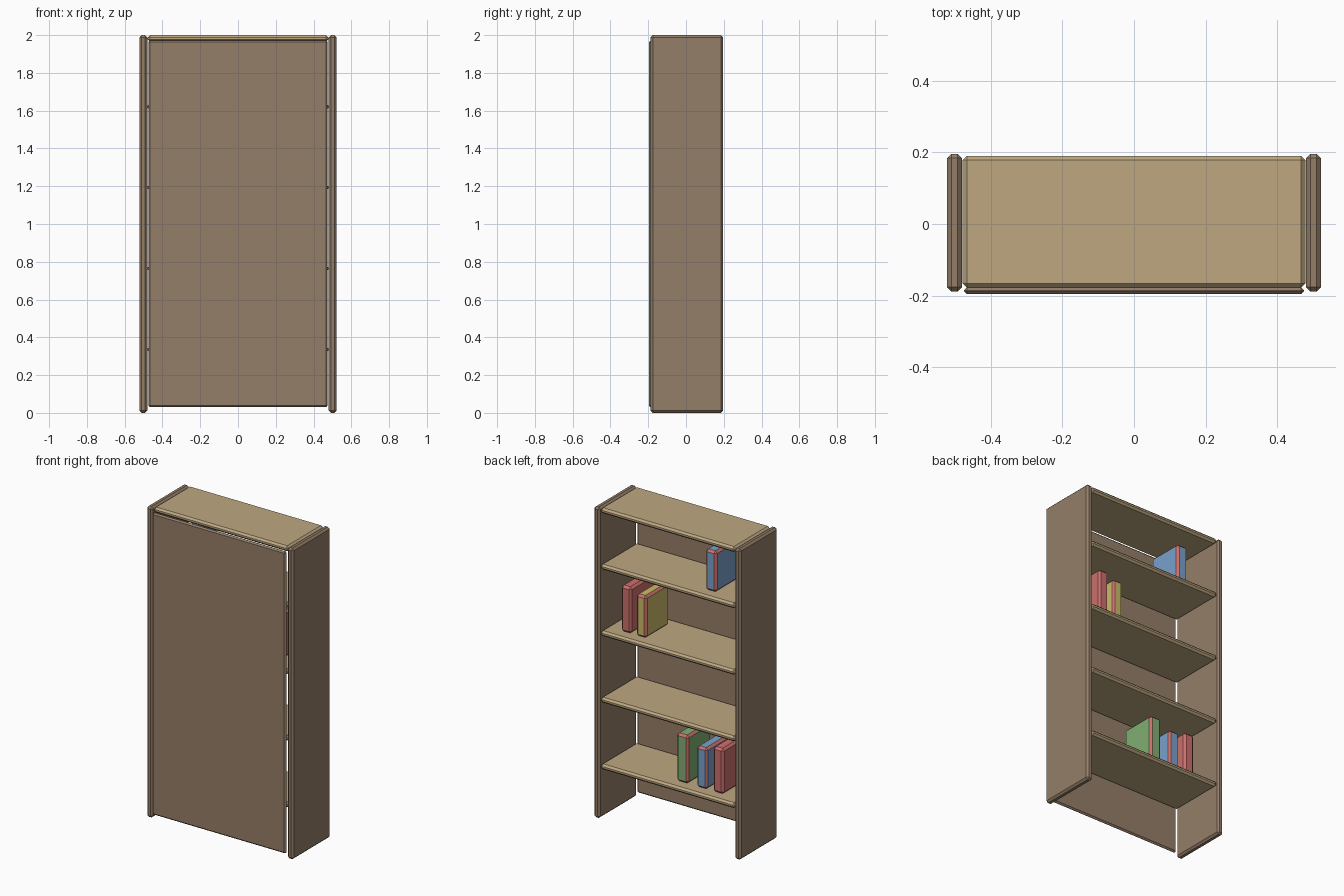
import bpy, bmesh

if "Cube" in bpy.data.objects:
    bpy.data.objects.remove(bpy.data.objects["Cube"])


def material(name, rgb):
    m = bpy.data.materials.new(name)
    m.diffuse_color = (*rgb, 1)
    m.use_nodes = True
    m.node_tree.nodes["Principled BSDF"].inputs["Base Color"].default_value = m.diffuse_color
    return m


BROWN = material("brown_wood", (0.30, 0.21, 0.14))
TAN = material("tan_wood", (0.51, 0.39, 0.22))
RED = material("red_cover", (0.60, 0.16, 0.15))
BLUE = material("blue_cover", (0.19, 0.36, 0.60))
GREEN = material("green_cover", (0.22, 0.43, 0.17))
YELLOW = material("yellow_cover", (0.60, 0.50, 0.14))


def box(name, lo, hi, bevel, face_mat, edge_mat=None):
    """Chamfered box between two corners; chamfers may have their own material."""
    bm = bmesh.new()
    bmesh.ops.create_cube(bm, size=1)
    for v in bm.verts:
        v.co = [lo[i] + (v.co[i] + 0.5) * (hi[i] - lo[i]) for i in range(3)]
    bmesh.ops.bevel(bm, geom=bm.edges[:], offset=bevel, segments=1, affect='EDGES',
                    profile=0.5, material=1 if edge_mat else -1)
    me = bpy.data.meshes.new(name)
    me.materials.append(face_mat)
    if edge_mat:
        me.materials.append(edge_mat)
    bm.to_mesh(me)
    bm.free()
    ob = bpy.data.objects.new(name, me)
    bpy.context.collection.objects.link(ob)
    return ob


# Upright sides
for name, x in (("left_side", -0.501), ("right_side", 0.501)):
    box(name, (x - 0.021, -0.188, 0), (x + 0.021, 0.196, 2), 0.012, BROWN)

# Thin panel closing the -y face
box("backing_panel", (-0.475, -0.196, 0.03), (0.475, -0.176, 1.972), 0.009, BROWN)

# Shelves, lowest to top
SHELF_TOPS = (0.353, 0.782, 1.210, 1.638, 2.0)
for i, z in enumerate(SHELF_TOPS):
    box(f"shelf_{i + 1}", (-0.478, -0.178, z - 0.035), (0.478, 0.19, z), 0.012, TAN)

# Books: shelf index, x range, height, cover
BOOKS = (
    (0, -0.103, -0.020, 0.310, GREEN),
    (0, -0.238, -0.163, 0.265, BLUE),
    (0, -0.355, -0.280, 0.292, RED),
    (2, 0.302, 0.374, 0.298, RED),
    (2, 0.195, 0.267, 0.270, YELLOW),
    (3, -0.303, -0.225, 0.263, BLUE),
)
for i, (s, x0, x1, h, cover) in enumerate(BOOKS):
    z = SHELF_TOPS[s]
    box(f"book_{i + 1}", (x0, -0.11, z), (x1, 0.129, z + h), 0.014, cover, RED)
